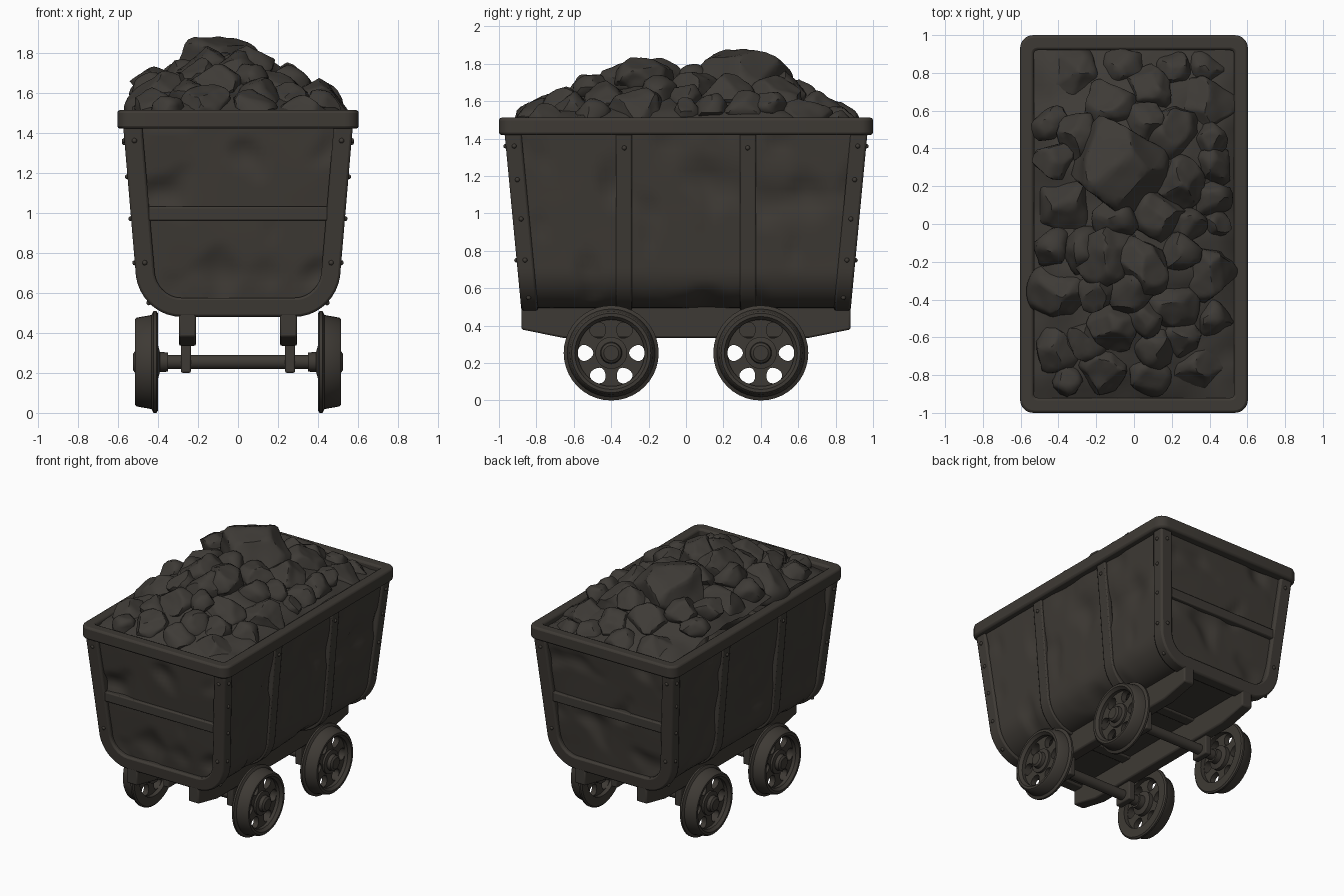
import bpy, bmesh, math, random
from math import sin, cos, pi
from mathutils import Vector, Matrix, noise

random.seed(4)
if "Cube" in bpy.data.objects:
    bpy.data.objects.remove(bpy.data.objects["Cube"])


def material(name, rgb):
    m = bpy.data.materials.new(name)
    m.use_nodes = True
    m.diffuse_color = (*rgb, 1)
    m.node_tree.nodes["Principled BSDF"].inputs["Base Color"].default_value = (*rgb, 1)
    return m


IRON = material("dark_iron", (.048, .042, .035))
COAL = material("dark_ore", (.048, .043, .037))
AXLE_Z = .254
parts = []


def add_object(name, mesh, mat, bevel=0):
    ob = bpy.data.objects.new(name, mesh)
    bpy.context.collection.objects.link(ob)
    mesh.materials.clear()
    mesh.materials.append(mat)
    if bevel:
        mod = ob.modifiers.new("soft_edges", 'BEVEL')
        mod.width, mod.segments, mod.limit_method = bevel, 2, 'ANGLE'
        mod.angle_limit = math.radians(40)
    parts.append(ob)
    return ob


def finish(name, bm, mat, bevel=0):
    mesh = bpy.data.meshes.new(name)
    bm.to_mesh(mesh)
    bm.free()
    return add_object(name, mesh, mat, bevel)


def loft(name, rows, wrap_rows=False, wrap_cols=False, sheet=False, mat=IRON, bevel=0):
    """Skin rows of points; a sheet stays open and faces away from the cart centre."""
    bm = bmesh.new()
    v = [[bm.verts.new(p) for p in row] for row in rows]
    nr, nc = len(v), len(v[0])
    for i in range(nr if wrap_rows else nr - 1):
        for j in range(nc if wrap_cols else nc - 1):
            a, b = v[i], v[(i + 1) % nr]
            k = (j + 1) % nc
            bm.faces.new((a[j], a[k], b[k], b[j]))
    if sheet:
        bm.normal_update()
        mid = Vector((0, 0, 1))
        if sum(f.normal.dot(f.calc_center_median() - mid) for f in bm.faces) < 0:
            bmesh.ops.reverse_faces(bm, faces=bm.faces)
    else:
        if not wrap_rows:
            bm.faces.new(v[0])
            bm.faces.new(v[-1])
        if not wrap_cols:
            bm.faces.new([r[0] for r in v])
            bm.faces.new([r[-1] for r in v])
        bmesh.ops.recalc_face_normals(bm, faces=bm.faces)
    return finish(name, bm, mat, bevel)


def lathe(name, profile, side, y, wrap=False):
    n = 40
    rows = [[(side * x, y + r * cos(2 * pi * k / n), AXLE_Z + r * sin(2 * pi * k / n))
             for k in range(n)] for x, r in profile]
    return loft(name, rows, wrap_rows=wrap, wrap_cols=True)


def box(name, x0, x1, y0, y1, z0, z1):
    rows = [[(x, y0, z0), (x, y1, z0), (x, y1, z1), (x, y0, z1)] for x in (x0, x1)]
    return loft(name, rows, wrap_cols=True, bevel=.008)


# Tub shape: half width at a height, end lean, and U-shaped outline
def width(z, inset):
    if z >= .72:
        return .513 + (z - .72) * .085 - inset
    drop = min(1, (.72 - z) / (.24 - inset))
    return .283 + (.23 - inset) * math.sqrt(1 - drop * drop)


def lean(z):
    return .88 + .095 * (z - .48)


def outline(inset, steps=14):
    heights = [1.44 - k * .72 / steps for k in range(steps)]
    half = [(width(z, inset), z) for z in heights]
    for k in range(11):
        a = k * pi / 20
        half.append((.283 + (.23 - inset) * cos(a), .72 - (.24 - inset) * sin(a)))
    return half + [(-x, z) for x, z in reversed(half)]


def dent(x, y, z):
    p = Vector((x, y, z))
    return .06 * max(0, noise.noise(p * 5) - .15) + .008 * noise.noise(p * 3)


# Dented side and floor skin
rows = []
for x, z in outline(.014):
    row = []
    for k in range(61):
        y = (k / 30 - 1) * (lean(z) - .03)
        row.append((x - math.copysign(dent(x, y, z), x), y, z))
    rows.append(row)
loft("tub_skin", rows, sheet=True)

# Dented end panels, end frames and cross bars
for s, label in ((-1, "front"), (1, "back")):
    rows = []
    for i in range(31):
        z = .56 + .88 * i / 30
        row = []
        for j in range(31):
            x = (j / 15 - 1) * width(z, .08)
            row.append((x, s * (lean(z) - .03 - dent(x, s, z)), z))
        rows.append(row)
    loft(label + "_panel", rows, sheet=True)
    outer, inner = outline(0), outline(.095)
    rows = [[(x, s * (lean(z) - depth), z) for x, z in line]
            for line, depth in ((outer, 0), (inner, 0), (inner, .09), (outer, .09))]
    loft(label + "_frame", rows, wrap_rows=True, bevel=.012)
    y = lean(1) - .005
    box(label + "_cross_bar", -.45, .45, s * (y - .06), s * y, .96, 1.03)

# U-shaped ribs around the tub
for s, label in ((-1, "front"), (1, "back")):
    rows = [[(x, s * y, z) for x, z in outline(i)]
            for i, y in ((0, .29), (0, .375), (.04, .375), (.04, .29))]
    loft(label + "_rib", rows, wrap_rows=True, bevel=.008)


# Rounded top rim
def rounded_rectangle(hx, hy, r, z):
    pts = []
    for q, (sx, sy) in enumerate(((1, 1), (-1, 1), (-1, -1), (1, -1))):
        for k in range(7):
            a = (q + k / 6) * pi / 2
            pts.append((sx * (hx - r) + r * cos(a), sy * (hy - r) + r * sin(a), z))
    return pts


rows = [rounded_rectangle(*p) for p in ((.603, 1, .07, 1.42), (.603, 1, .07, 1.512),
                                        (.53, .92, .02, 1.512), (.53, .92, .02, 1.42))]
loft("top_rim", rows, wrap_rows=True, wrap_cols=True, bevel=.014)

# Rivets on frames and ribs
bm = bmesh.new()
spots = []
for s in (-1, 1):
    for t in (-1, 1):
        for z in (.55, .75, .97, 1.18, 1.36):
            spots.append((s * width(z, 0), t * (lean(z) - .045), z))
        for z in (.75, 1.36):
            spots.append((s * width(z, .05), t * lean(z), z))
        spots.append((s * width(1.35, 0), t * .33, 1.35))
for p in spots:
    bmesh.ops.create_icosphere(bm, subdivisions=2, radius=.013, matrix=Matrix.Translation(p))
finish("rivets", bm, IRON)

# Chassis beams with tapered ends, axle brackets and axles
side_view = [(-.88, .51), (-.88, .38), (-.66, .335), (.66, .335), (.88, .38), (.88, .51)]
for s, label in ((-1, "right"), (1, "left")):
    rows = [[(s * x, y, z) for y, z in side_view] for x in (.21, .295)]
    loft(label + "_beam", rows, wrap_cols=True, bevel=.01)
    for y in (-.4, .4):
        box(label + "_axle_bracket", s * .235, s * .285, y - .07, y + .07, .2, .36)
for y in (-.4, .4):
    lathe("axle", [(-.42, .036), (.42, .036)], 1, y)


# Wheel web with six oval openings
def wheel_web():
    curve = bpy.data.curves.new("wheel_web", 'CURVE')
    curve.dimensions, curve.fill_mode, curve.extrude = '2D', 'BOTH', .02

    def ring(cx, cy, r, turn, flare, n):
        sp = curve.splines.new('POLY')
        sp.points.add(n - 1)
        sp.use_cyclic_u = True
        for k, pt in enumerate(sp.points):
            u, v = cos(2 * pi * k / n), sin(2 * pi * k / n)
            u, v = r * u, r * v * (1 + flare * u)
            pt.co = (cx + u * cos(turn) - v * sin(turn), cy + u * sin(turn) + v * cos(turn), 0, 1)

    ring(0, 0, .2, 0, 0, 40)
    for k in range(6):
        a = pi / 6 + k * pi / 3
        ring(.137 * cos(a), .137 * sin(a), .042, a, .25, 16)
    ob = bpy.data.objects.new("web_helper", curve)
    bpy.context.collection.objects.link(ob)
    dg = bpy.context.evaluated_depsgraph_get()
    mesh = bpy.data.meshes.new_from_object(ob.evaluated_get(dg))
    bpy.data.objects.remove(ob)
    return mesh


# Four flanged wheels
rim = [(.4, .18), (.4, .244), (.408, .254), (.422, .254), (.432, .235), (.505, .222),
       (.515, .212), (.515, .195), (.495, .178)]
hub = [(.35, .02), (.35, .048), (.39, .05), (.4, .085), (.485, .085), (.49, .058),
       (.515, .054), (.525, .04), (.525, .01)]
web = wheel_web()
for s in (-1, 1):
    for y in (-.4, .4):
        lathe("wheel_rim", rim, s, y, wrap=True)
        lathe("wheel_hub", hub, s, y)
        ob = add_object("wheel_web", web.copy(), IRON)
        ob.location = (s * .45, y, AXLE_Z)
        ob.rotation_euler = (0, pi / 2, 0)

# Heaped load: a two-peaked mound under chiselled lumps
across = [(-.54, .08), (-.4, .23), (-.27, .28), (-.1, .38), (0, .38), (.12, .31),
          (.3, .21), (.48, .09), (.54, .03)]
along = [(-.92, .02), (-.78, .11), (-.52, .23), (-.37, .28), (-.27, .36), (-.16, .34),
         (0, .28), (.12, .29), (.31, .38), (.5, .29), (.61, .2), (.77, .1), (.92, .02)]


def interpolate(table, t):
    for (a, u), (b, v) in zip(table, table[1:]):
        if t <= b:
            return u + (v - u) * (t - a) / (b - a)


def heap(x, y):
    return .38 * (interpolate(across, x) * interpolate(along, y) / .38 ** 2) ** .8


rows = [[(x, y, 1.46 + .75 * heap(x, y) + .02 * noise.noise(Vector((x, y, 0)) * 8))
         for x in [.53 * (i / 12 - 1) for i in range(25)]]
        for y in [.92 * (j / 20 - 1) for j in range(41)]]
loft("load_mound", rows, sheet=True, mat=COAL)

lumps = [(-.32, .76, .15), (-.04, .83, .11), (.22, .82, .09), (.37, .82, .1),
         (-.12, .62, .13), (.08, .7, .13), (.36, .63, .16), (-.44, .53, .09),
         (-.29, .47, .12), (.19, .48, .16), (-.1, .31, .23), (-.42, .33, .1),
         (.42, .32, .1), (.22, .22, .13), (-.35, .1, .17), (.4, .14, .1),
         (.12, .05, .13), (-.09, .03, .11), (.28, 0, .09), (.43, 0, .08),
         (-.43, -.13, .1), (-.27, -.14, .11), (-.14, -.17, .15), (.05, -.22, .14),
         (.24, -.15, .11), (.39, -.26, .14), (-.38, -.36, .16), (-.19, -.35, .11),
         (0, -.35, .12), (.2, -.43, .15), (.41, -.5, .1), (-.11, -.54, .13),
         (-.41, -.66, .12), (.1, -.64, .11), (.25, -.6, .1), (-.15, -.76, .13),
         (.07, -.8, .11), (.34, -.74, .16), (-.35, -.82, .09), (.06, .53, .1),
         (.4, .45, .08), (-.25, -.62, .1), (.05, -.5, .09)]
for x, y, r in lumps:
    bm = bmesh.new()
    bmesh.ops.create_icosphere(bm, subdivisions=4 if r > .12 else 3, radius=1.15)
    for _ in range(15):
        n = Vector([random.gauss(0, 1) for _ in range(3)]).normalized()
        d = random.uniform(.75, .95)
        for v in bm.verts:
            v.co -= n * max(0, v.co.dot(n) - d)
    for v in bm.verts:
        taper = 1.05 - .22 * v.co.z
        v.co *= 1 + .06 * noise.noise(v.co * 2 + Vector((x, y, r)) * 30)
        v.co = Vector((v.co.x * taper, v.co.y * taper, v.co.z * .85)) * r
    # Seat each lump so its top meets the heap and it stays inside the rim
    top = max(v.co.z for v in bm.verts)
    seat = Vector((max(r - .53, min(.53 - r, x)), y, 1.5 + heap(x, y) - top))
    bmesh.ops.translate(bm, verts=bm.verts, vec=seat)
    finish("ore_lump", bm, COAL)

# Smooth shading with sharp edges kept
bpy.ops.object.select_all(action='DESELECT')
for ob in parts:
    ob.select_set(True)
bpy.context.view_layer.objects.active = parts[0]
bpy.ops.object.shade_smooth_by_angle(angle=math.radians(35))
